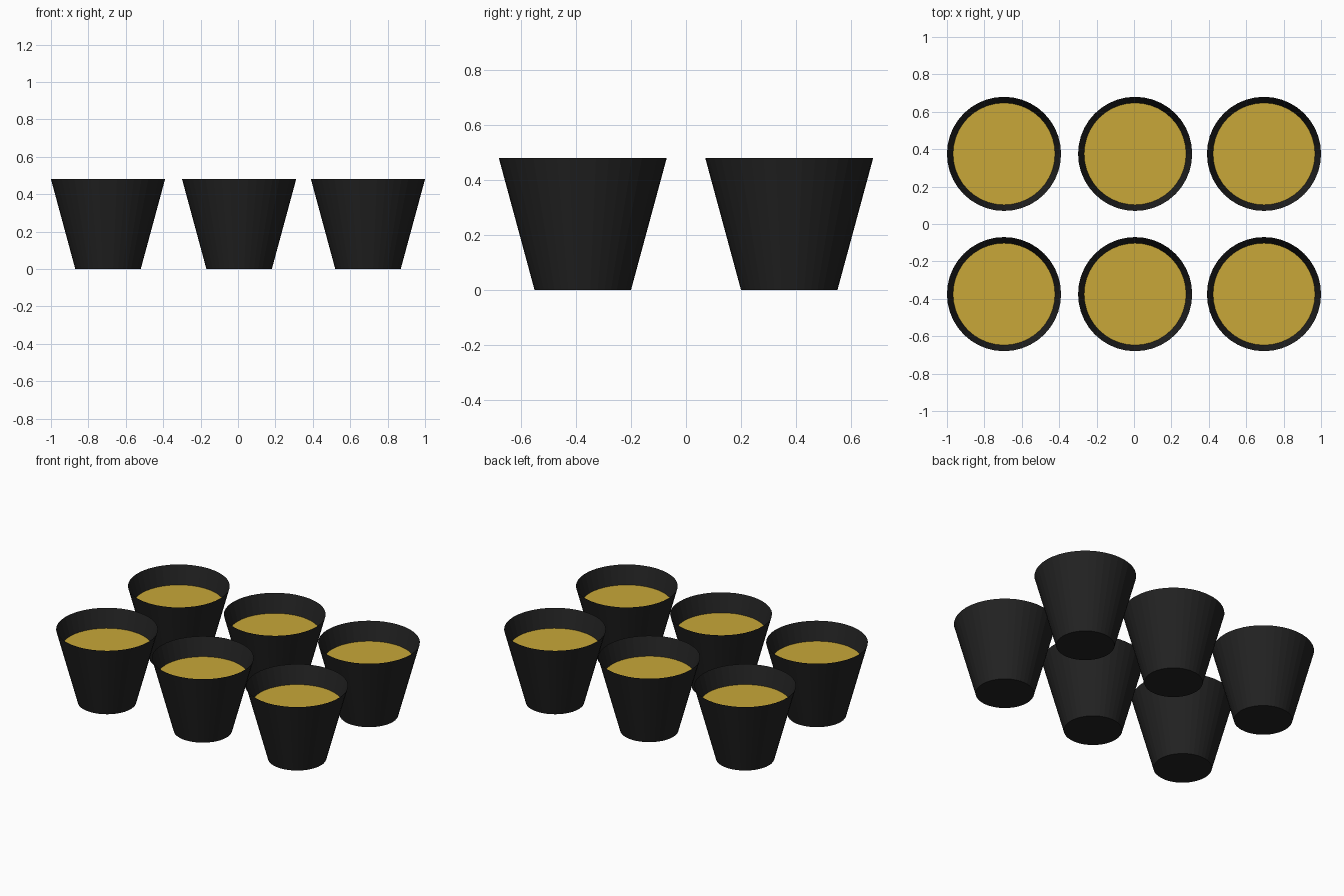
import bpy, bmesh, math

if "Cube" in bpy.data.objects:
    bpy.data.objects.remove(bpy.data.objects["Cube"])

SIDES = 40
R_BOTTOM, R_TOP, HEIGHT = 0.175, 0.305, 0.48
FILL_Z = 0.36
FILL_R = R_BOTTOM + (R_TOP - R_BOTTOM) * FILL_Z / HEIGHT


def material(name, color):
    m = bpy.data.materials.new(name)
    m.diffuse_color = color
    m.use_nodes = True
    m.node_tree.nodes["Principled BSDF"].inputs["Base Color"].default_value = m.diffuse_color
    return m


black = material("black_plastic", (0.016, 0.016, 0.016, 1))
gold = material("gold_fill", (0.58, 0.39, 0.04, 1))


def ring(bm, r, z):
    return [bm.verts.new((r * math.cos(2 * math.pi * i / SIDES),
                          r * math.sin(2 * math.pi * i / SIDES), z))
            for i in range(SIDES)]


def make_mesh(name, mat, build):
    bm = bmesh.new()
    build(bm)
    mesh = bpy.data.meshes.new(name)
    bm.to_mesh(mesh)
    bm.free()
    mesh.materials.append(mat)
    return mesh


# Open tapered cup with a closed floor
def build_cup(bm):
    low, high = ring(bm, R_BOTTOM, 0), ring(bm, R_TOP, HEIGHT)
    bm.faces.new(low[::-1])
    for i in range(SIDES):
        j = (i + 1) % SIDES
        bm.faces.new((low[i], low[j], high[j], high[i]))


# Flat fill surface inside the cup
def build_fill(bm):
    bm.faces.new(ring(bm, FILL_R, FILL_Z))


cup_mesh = make_mesh("cup", black, build_cup)
fill_mesh = make_mesh("fill", gold, build_fill)

# Two rows of three cups
for row, y in (("front", -0.375), ("back", 0.375)):
    for col, x in (("left", -0.695), ("middle", 0.006), ("right", 0.695)):
        for part, mesh in (("cup", cup_mesh), ("fill", fill_mesh)):
            ob = bpy.data.objects.new(f"{row}_{col}_{part}", mesh)
            ob.location = (x, y, 0)
            bpy.context.collection.objects.link(ob)
